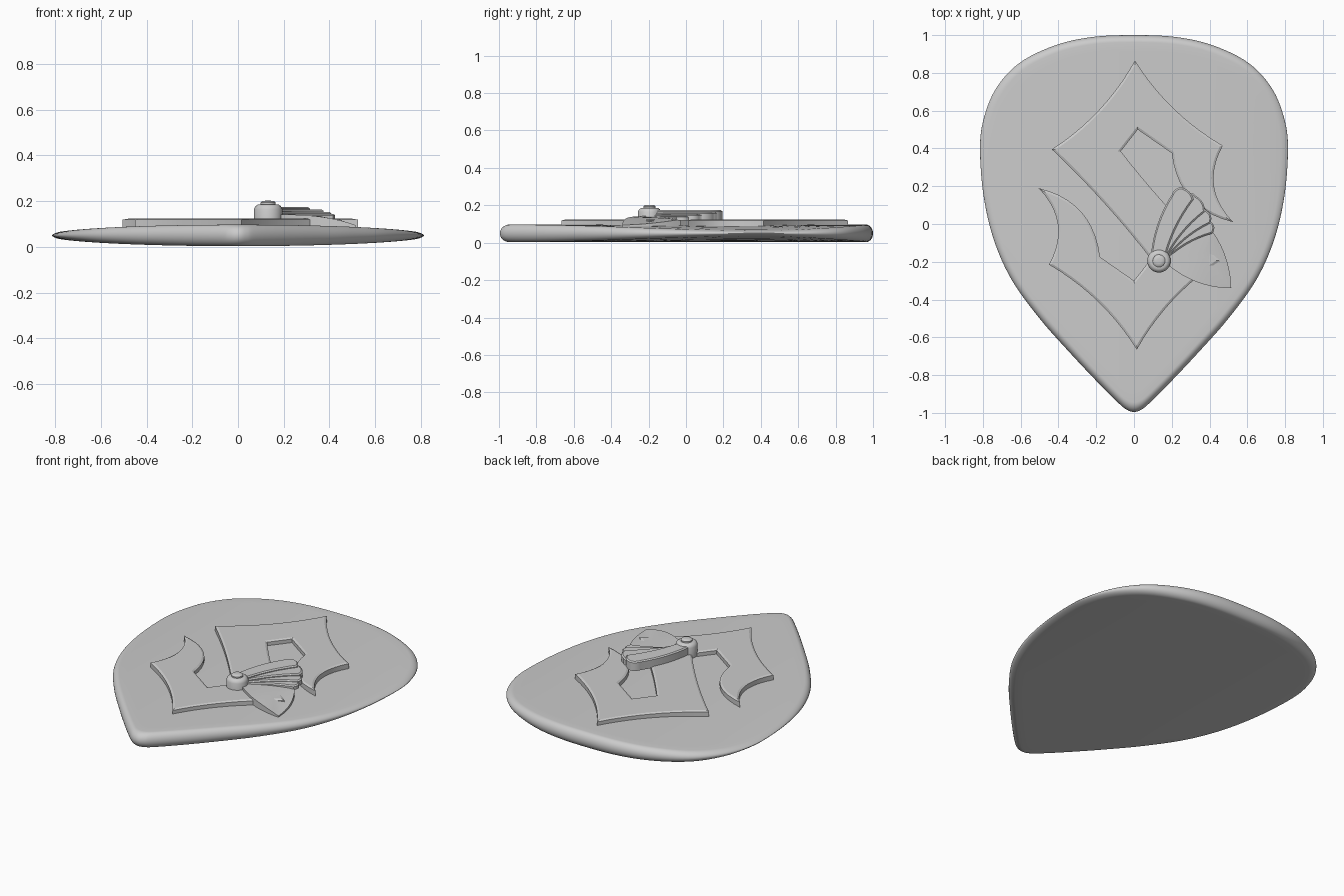
import bpy, bmesh, math
from mathutils import Vector

if "Cube" in bpy.data.objects:
    bpy.data.objects.remove(bpy.data.objects["Cube"], do_unlink=True)

grey = bpy.data.materials.new("plain_grey")
grey.use_nodes = True
grey.diffuse_color = (0.6, 0.6, 0.6, 1)
grey.node_tree.nodes["Principled BSDF"].inputs["Base Color"].default_value = (0.6, 0.6, 0.6, 1)


def finish(bm, name, angle=35):
    """Turn a bmesh into a named, shaded object."""
    bmesh.ops.recalc_face_normals(bm, faces=bm.faces)
    mesh = bpy.data.meshes.new(name)
    bm.to_mesh(mesh)
    bm.free()
    mesh.materials.append(grey)
    obj = bpy.data.objects.new(name, mesh)
    bpy.context.collection.objects.link(obj)
    bpy.ops.object.select_all(action='DESELECT')
    obj.select_set(True)
    bpy.context.view_layer.objects.active = obj
    bpy.ops.object.shade_smooth_by_angle(angle=math.radians(angle))
    return obj


def bowed_outline(corners, steps=10):
    """Closed outline; each corner is (x, y, bow of the edge that follows, to its right)."""
    pts = []
    for i, (x, y, bow) in enumerate(corners):
        a, b = Vector((x, y)), Vector(corners[(i + 1) % len(corners)][:2])
        d = (b - a).normalized()
        side = Vector((d.y, -d.x))
        n = steps if bow else 1
        for k in range(n):
            t = k / n
            pts.append(a.lerp(b, t) + side * bow * 4 * t * (1 - t))
    return pts


def plate(name, pts, bottom, top, rim, drop):
    """Upright plate with a sloped rim around its top; drop is the rim height."""
    bm = bmesh.new()
    face = bm.faces.new([bm.verts.new((p.x, p.y, bottom)) for p in pts])
    res = bmesh.ops.extrude_face_region(bm, geom=[face])
    for v in (g for g in res["geom"] if isinstance(g, bmesh.types.BMVert)):
        v.co.z = top - drop
    cap = next(g for g in res["geom"] if isinstance(g, bmesh.types.BMFace))
    bmesh.ops.recalc_face_normals(bm, faces=bm.faces)
    bmesh.ops.inset_region(bm, faces=[cap], thickness=rim, use_even_offset=True)
    for v in cap.verts:
        v.co.z = top
    return finish(bm, name, 25)


def spline(points, steps=6):
    """Catmull-Rom curve through the points."""
    p = [Vector(q) for q in points]
    p = [Vector((-p[1].x, p[1].y))] + p + [Vector((-p[-2].x, p[-2].y))]
    out = []
    for a, b, c, d in zip(p, p[1:], p[2:], p[3:]):
        for k in range(steps):
            t = k / steps
            out.append(0.5 * (2 * b + (c - a) * t + (2 * a - 5 * b + 4 * c - d) * t * t
                              + (3 * b - a - 3 * c + d) * t ** 3))
    return out + [p[-2]]


# Teardrop body: scaled outline rings, thinning towards the two sides
half = spline([(0, 1), (.22, .99), (.42, .945), (.61, .85), (.735, .71), (.8, .54), (.815, .38),
               (.795, .14), (.74, -.09), (.645, -.3), (.5, -.5), (.35, -.67), (.2, -.83),
               (.08, -.95), (.035, -.985), (0, -.995)])
outline = half + [Vector((-p.x, p.y)) for p in half[-2:0:-1]]
arc = [math.pi / 2 * i / 8 for i in range(9)]
profile = [(1 - .045 * (1 - math.cos(a)), math.sin(a)) for a in arc]
profile += [(s / 10, 1) for s in range(9, 0, -1)]
rings = [(s, -h) for s, h in reversed(profile[1:])] + profile
centre_y = 0.15
bm = bmesh.new()
loops = []
for s, h in rings:
    loop = []
    for p in outline:
        x, y = p.x * s, centre_y + (p.y - centre_y) * s
        loop.append(bm.verts.new((x, y, .05 + h * .047 * math.sqrt(1 - (x / .83) ** 2))))
    loops.append(loop)
n = len(outline)
for lo, hi in zip(loops, loops[1:]):
    for i in range(n):
        bm.faces.new((lo[i], lo[(i + 1) % n], hi[(i + 1) % n], hi[i]))
bm.faces.new(loops[0])
bm.faces.new(loops[-1])
finish(bm, "teardrop_body", 60)

# Raised angular ornament: one half turned 180 degrees for the other
arm = [(-.435, .395, .04), (.005, .865, .04), (.47, .415, .075), (.525, .01, -.085),
       (.2, .375, 0), (.02, .5, 0), (-.07, .385, .015)]
turned = [(.02 - x, .2 - y, b) for x, y, b in arm]
plate("raised_ornament", bowed_outline(arm + turned), .06, .125, .012, .006)

# Low curved blade of the fan, drooping towards its tip
blade = bowed_outline([(.13, -.17, 0), (.41, -.03, -.025), (.515, -.34, -.03), (.19, -.225, 0)])
bm = bmesh.new()


def droop(x):
    return .142 - .047 * max(0, (x - .13) / .385) ** 3


low = [bm.verts.new((p.x, p.y, .08)) for p in blade]
high = [bm.verts.new((p.x, p.y, droop(p.x))) for p in blade]
mid = bm.verts.new((.36, -.16, droop(.36) + .002))
for i in range(len(blade)):
    j = (i + 1) % len(blade)
    bm.faces.new((low[i], low[j], high[j], high[i]))
    bm.faces.new((high[i], high[j], mid))
bm.faces.new(low)
finish(bm, "fan_low_blade")

# Overlapping fan ribs, each one lower than the last
ribs = [((.2, .155), (.245, .195), (.315, .13), .174),
        ((.29, .16), (.325, .15), (.375, .065), .163),
        ((.35, .085), (.38, .075), (.405, .005), .152),
        ((.385, .02), (.405, .015), (.415, -.05), .144)]
for i, (left, tip, right, top) in enumerate(ribs):
    pts = bowed_outline([(.09 + .02 * i, -.16, -.02), (*left, -.008), (*tip, -.015),
                         (*right, .02), (.16, -.2, 0)], 8)
    plate(f"fan_rib_{i + 1}", pts, .118, top, .008, .006)

# Round pivot with a small button, turned from a profile
bm = bmesh.new()
sides = 32
turn = [(.062, .1), (.062, .165), (.056, .178), (.044, .186), (.033, .186),
        (.033, .194), (.026, .2), (.012, .202)]
loops = [[bm.verts.new((.132 + r * math.cos(math.tau * k / sides),
                        -.195 + r * math.sin(math.tau * k / sides), z)) for k in range(sides)]
         for r, z in turn]
for lo, hi in zip(loops, loops[1:]):
    for k in range(sides):
        j = (k + 1) % sides
        bm.faces.new((lo[k], lo[j], hi[j], hi[k]))
bm.faces.new(loops[0])
bm.faces.new(loops[-1])
finish(bm, "pivot_button", 40)
